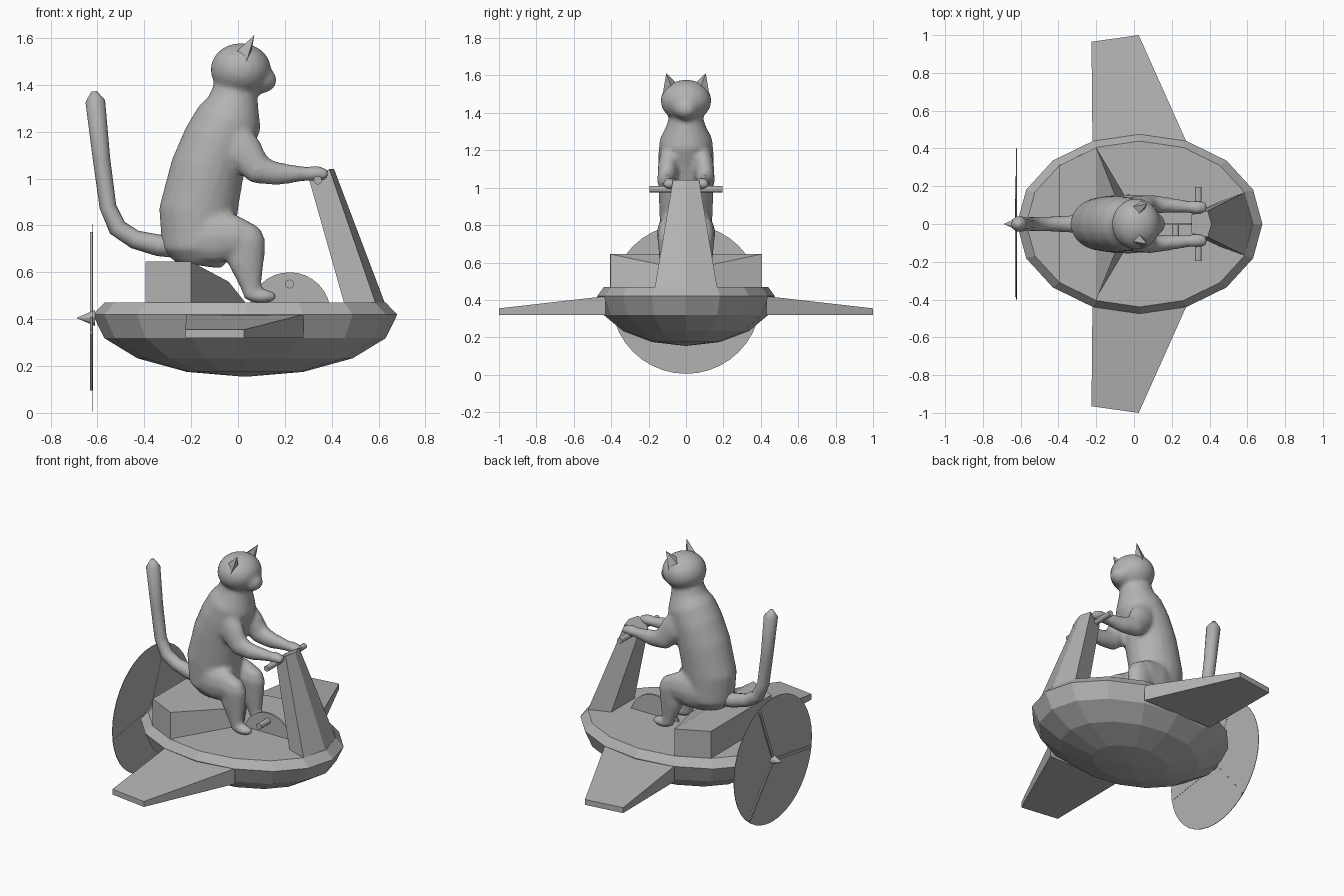
import bpy, bmesh, math
from mathutils import Vector, Matrix

if "Cube" in bpy.data.objects:
    bpy.data.objects.remove(bpy.data.objects["Cube"])

grey = bpy.data.materials.new("plain_grey")
grey.diffuse_color = (0.45, 0.45, 0.45, 1)
grey.use_nodes = True
grey.node_tree.nodes["Principled BSDF"].inputs["Base Color"].default_value = grey.diffuse_color


def finish(name, bm, smooth=False):
    bmesh.ops.recalc_face_normals(bm, faces=bm.faces)
    me = bpy.data.meshes.new(name)
    bm.to_mesh(me)
    bm.free()
    me.materials.append(grey)
    ob = bpy.data.objects.new(name, me)
    bpy.context.collection.objects.link(ob)
    if smooth:
        for p in me.polygons:
            p.use_smooth = True
    return ob


def loft(bm, rings):
    """Skin a list of equally long vertex rings and cap both ends."""
    vr = [[bm.verts.new(p) for p in r] for r in rings]
    n = len(vr[0])
    for a, b in zip(vr, vr[1:]):
        for i in range(n):
            bm.faces.new((a[i], a[(i + 1) % n], b[(i + 1) % n], b[i]))
    bm.faces.new(vr[0])
    bm.faces.new(vr[-1])


def tube(bm, path, n=12):
    """Path points: x, y, z, radius in the xz plane, radius along y."""
    pts = [Vector(p[:3]) for p in path]
    rings = []
    for i, p in enumerate(path):
        t = (pts[min(i + 1, len(pts) - 1)] - pts[max(i - 1, 0)]).normalized()
        u = t.cross(Vector((0, 1, 0))).normalized()
        v = u.cross(t)
        rings.append([pts[i] + u * p[3] * math.cos(a) + v * p[4] * math.sin(a)
                      for a in (2 * math.pi * k / n for k in range(n))])
    loft(bm, rings)


def ball(bm, c, r):
    m = Matrix.Translation(c) @ Matrix.Diagonal((*r, 1))
    bmesh.ops.create_uvsphere(bm, u_segments=20, v_segments=12, radius=1, matrix=m)


def cylinder(name, c, r, depth, axis, n=24, r2=None):
    bm = bmesh.new()
    rot = Vector((0, 0, 1)).rotation_difference(Vector(axis)).to_matrix().to_4x4()
    bmesh.ops.create_cone(bm, cap_ends=True, segments=n, radius1=r, depth=depth,
                          radius2=r if r2 is None else r2,
                          matrix=Matrix.Translation(c) @ rot)
    return finish(name, bm)


# Hull: sixteen-sided flattened bowl with a bevelled flat deck
def hull_ring(s, z):
    return [(0.03 + 0.65 * s * math.cos(a), 0.475 * s * math.sin(a), z)
            for a in (k * math.pi / 8 for k in range(16))]


bm = bmesh.new()
loft(bm, [hull_ring(s, z) for s, z in
          ((0.924, 0.47), (1, 0.42), (0.924, 0.319), (0.707, 0.233), (0.383, 0.175), (0.02, 0.155))])
finish("hull", bm)

# Wings: flat underneath, tapering to the tips
for s, side in ((1, "left"), (-1, "right")):
    bm = bmesh.new()
    root = [(-0.22, 0.43), (0.28, 0.43)]
    tip = [(0.025, 1.0), (-0.225, 0.965)]
    low = [(x, s * y, 0.32) for x, y in root + tip]
    top = [(x, s * y, 0.42) for x, y in root] + [(x, s * y, 0.355) for x, y in tip]
    loft(bm, [low, top])
    finish(side + "_wing", bm)

# Seat: raised deck block with a pointed front
plan = [(-0.395, -0.31), (-0.2, -0.405), (0.04, 0), (-0.2, 0.405), (-0.395, 0.31)]
bm = bmesh.new()
top = [(x, y, 0.645) for x, y in plan]
top[2] = (-0.04, 0, 0.56)
b = [bm.verts.new((x, y, 0.46)) for x, y in plan]
t = [bm.verts.new(p) for p in top]
for i in range(5):
    j = (i + 1) % 5
    bm.faces.new((b[i], b[j], t[j], t[i]))
bm.faces.new(b)
bm.faces.new((t[0], t[1], t[3], t[4]))
bm.faces.new((t[1], t[2], t[3]))
finish("seat", bm)

# Steering column and handlebar
bm = bmesh.new()
loft(bm, [[(0.455, -0.12, 0.46), (0.59, -0.168, 0.46), (0.63, 0, 0.46), (0.59, 0.168, 0.46), (0.455, 0.12, 0.46)],
          [(0.305, -0.05, 0.99), (0.39, -0.07, 1.04), (0.41, 0, 1.04), (0.39, 0.07, 1.04), (0.305, 0.05, 0.99)]])
finish("steering_column", bm)
cylinder("handlebar", (0.34, 0, 0.992), 0.018, 0.39, (0, 1, 0), 12)

# Crank disc and pedal
cylinder("crank_disc", (0.22, 0, 0.425), 0.175, 0.012, (0, 1, 0), 32)
cylinder("pedal", (0.22, -0.05, 0.55), 0.019, 0.1, (0, 1, 0), 12)

# Propeller: swept disc, three blades and a hub cone
cylinder("propeller_disc", (-0.622, 0, 0.405), 0.4, 0.003, (1, 0, 0), 40)
cylinder("propeller_hub", (-0.65, 0, 0.405), 0.036, 0.08, (-1, 0, 0), 10, 0)
for k, deg in enumerate((69, 189, 309)):
    a = math.radians(deg)
    bm = bmesh.new()
    bmesh.ops.create_cube(bm, size=1, matrix=Matrix.Translation((-0.625, 0, 0.405)) @ Matrix.Rotation(a, 4, 'X')
                          @ Matrix.Translation((0, 0.195, 0)) @ Matrix.Diagonal((0.012, 0.39, 0.018, 1)))
    finish("propeller_blade_%d" % (k + 1), bm)

# Cat body: overlapping torso, head and limbs fused into one skin
bm = bmesh.new()
tube(bm, [(-0.17, 0, 0.63, 0.10, 0.08), (-0.16, 0, 0.70, 0.165, 0.135), (-0.17, 0, 0.86, 0.168, 0.142),
          (-0.13, 0, 1.04, 0.158, 0.15), (-0.085, 0, 1.16, 0.15, 0.15), (-0.035, 0, 1.26, 0.142, 0.14),
          (-0.02, 0, 1.33, 0.108, 0.105), (-0.01, 0, 1.40, 0.09, 0.085)], 20)
ball(bm, (0.012, 0, 1.465), (0.13, 0.137, 0.113))
ball(bm, (0.09, 0, 1.42), (0.077, 0.068, 0.058))
for s in (1, -1):
    # Arm
    tube(bm, [(-0.03, s * 0.08, 1.22, 0.06, 0.05), (0.02, s * 0.095, 1.12, 0.085, 0.055),
              (0.09, s * 0.105, 1.035, 0.065, 0.05), (0.17, s * 0.10, 1.02, 0.05, 0.043),
              (0.29, s * 0.09, 1.02, 0.031, 0.033), (0.34, s * 0.088, 1.022, 0.033, 0.038),
              (0.385, s * 0.088, 1.018, 0.022, 0.028)])
    # Thigh, shin and foot
    tube(bm, [(-0.2, s * 0.07, 0.74, 0.09, 0.06), (-0.1, s * 0.088, 0.75, 0.115, 0.068),
              (0.0, s * 0.095, 0.755, 0.09, 0.062), (0.07, s * 0.095, 0.755, 0.05, 0.04)])
    tube(bm, [(0.045, s * 0.095, 0.80, 0.05, 0.045), (0.035, s * 0.095, 0.74, 0.084, 0.06),
              (0.035, s * 0.095, 0.64, 0.078, 0.05), (0.055, s * 0.095, 0.54, 0.046, 0.036),
              (0.065, s * 0.095, 0.485, 0.036, 0.032)])
    ball(bm, (0.1, s * 0.095, 0.497), (0.07, 0.038, 0.03))
cat = finish("cat_body", bm, True)
m = cat.modifiers.new("fuse", 'REMESH')
m.mode = 'VOXEL'
m.voxel_size = 0.014
m.use_smooth_shade = True
m = cat.modifiers.new("soften", 'SMOOTH')
m.factor = 0.5
m.iterations = 5

# Tail
bm = bmesh.new()
tube(bm, [(x, 0, z, r, r) for x, z, r in
          ((-0.25, 0.71, 0.05), (-0.34, 0.715, 0.046), (-0.44, 0.74, 0.04), (-0.515, 0.79, 0.04),
           (-0.555, 0.88, 0.036), (-0.582, 1.08, 0.037), (-0.609, 1.33, 0.042), (-0.614, 1.372, 0.012))], 10)
finish("cat_tail", bm, True)

# Ears: pointed three-sided shells
for s, side in ((1, "left"), (-1, "right")):
    bm = bmesh.new()
    base = [bm.verts.new(p) for p in ((0.015, s * 0.04, 1.55), (0.035, s * 0.125, 1.495), (-0.02, s * 0.09, 1.53))]
    tip = bm.verts.new((0.07, s * 0.106, 1.612))
    mid = bm.verts.new((0.055, s * 0.075, 1.53))
    ring = [base[0], mid, base[1], base[2]]
    bm.faces.new(ring)
    for i in range(4):
        bm.faces.new((ring[i], ring[(i + 1) % 4], tip))
    finish(side + "_ear", bm)
